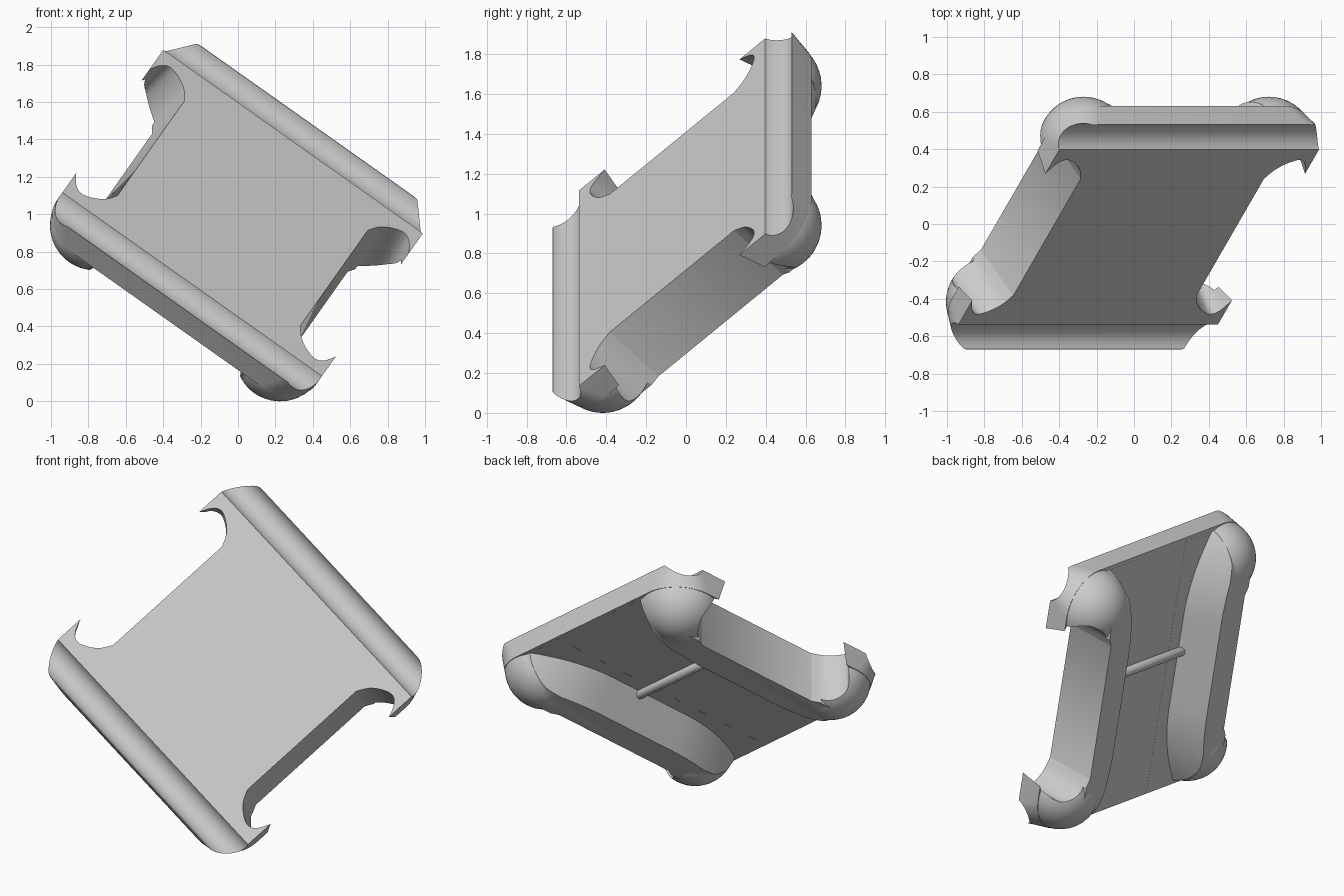
import bpy, bmesh, math
from mathutils import Matrix, Vector

if "Cube" in bpy.data.objects:
    bpy.data.objects.remove(bpy.data.objects["Cube"])

# Tilted frame: local x along the grooves, local y across, local z out of the face
s2, s3, s6 = 1 / math.sqrt(2), 1 / math.sqrt(3), 1 / math.sqrt(6)
u, v, n = Vector((2 * s6, 0, -s3)), Vector((s6, s2, s3)), Vector((s6, -s2, s3))
TILT = Matrix((u, v, n)).transposed().to_4x4()
TILT.translation = u * -0.561 + v * 0.542 + n * 0.641


def make(name, bm, hidden=False):
    bmesh.ops.recalc_face_normals(bm, faces=bm.faces)
    me = bpy.data.meshes.new(name)
    bm.to_mesh(me)
    bm.free()
    ob = bpy.data.objects.new(name, me)
    bpy.context.collection.objects.link(ob)
    ob.hide_render = hidden
    return ob


def loft(name, rings, hidden=False):
    """Skin between equal-length rings of 3D points and cap the ends."""
    bm = bmesh.new()
    rows = [[bm.verts.new(p) for p in ring] for ring in rings]
    k = len(rows[0])
    for a, b in zip(rows, rows[1:]):
        for i in range(k):
            j = (i + 1) % k
            bm.faces.new((a[i], a[j], b[j], b[i]))
    bm.faces.new(rows[0])
    bm.faces.new(rows[-1])
    return make(name, bm, hidden)


def smooth_path(pts, k=8):
    """Catmull-Rom through the points."""
    p = [pts[0]] + pts + [pts[-1]]
    out = []
    for i in range(1, len(p) - 2):
        a, b, c, d = (Vector(q) for q in p[i - 1:i + 3])
        for j in range(k):
            t = j / k
            out.append(tuple(0.5 * (2 * b + (c - a) * t + (2 * a - 5 * b + 4 * c - d) * t * t
                                    + (3 * b - a - 3 * c + d) * t ** 3)))
    return out + [pts[-1]]


def combine(body, other, op):
    m = body.modifiers.new(op, 'BOOLEAN')
    m.operation, m.object, m.solver = op, other, 'EXACT'
    bpy.context.view_layer.objects.active = body
    bpy.ops.object.modifier_apply(modifier=m.name)
    bpy.data.objects.remove(other)


# Rounded square plate, corners tucked in to the ball shape
H, T, C = 0.85, 0.14, 0.607


def plate_ring(z, r):
    ring = []
    for q, (sx, sy) in enumerate(((1, 1), (-1, 1), (-1, -1), (1, -1))):
        for i in range(13):
            a = math.pi / 2 * (q + i / 12)
            ring.append((sx * (H - r) + r * math.cos(a), sy * (H - r) + r * math.sin(a), z))
    return ring


body = loft('tray_body', [plate_ring(-T, 0.25), plate_ring(-0.07, 0.21), plate_ring(0, 0.165)])

# Ball shaped corner bumpers, trimmed at the front face
for sx in (1, -1):
    for sy in (1, -1):
        bm = bmesh.new()
        bmesh.ops.create_uvsphere(bm, u_segments=48, v_segments=24, radius=0.24,
                                  matrix=Matrix.Translation((sx * C, sy * C, -0.115)))
        bmesh.ops.bisect_plane(bm, geom=bm.verts[:] + bm.edges[:] + bm.faces[:],
                               plane_co=(0, 0, -0.004), plane_no=(0, 0, 1), clear_outer=True)
        bmesh.ops.holes_fill(bm, edges=bm.edges)
        combine(body, make('bumper', bm), 'UNION')

# Back rails joining the bumpers, with rounded ends
end = smooth_path([(0.57, -0.345), (0.68, -0.322), (0.76, -0.262), (0.82, -0.17), (0.83, -0.1)], 5)
side = end + [(-y, z) for y, z in reversed(end)]
for s in (1, -1):
    rings = [[(s * x, y, z) for y, z in side] for x in (0.24, 0.665)]
    combine(body, loft('rail', rings), 'UNION')

# Hollow between the rails: sloping sides that flare out towards both ends
rings = []
for i in range(33):
    y = -0.96 + 1.92 * i / 32
    flare = 0.17 * max(0, (abs(y) - 0.3) / 0.55) ** 2
    foot, top = 0.335 + flare, 0.445 + 0.65 * flare
    right = [(foot, -0.1405), (foot + 0.35 * (top - foot), -0.21), (top, -0.345), (top + 0.04, -0.5)]
    rings.append([(x, y, z) for x, z in right] + [(-x, y, z) for x, z in reversed(right)])
combine(body, loft('hollow_cutter', rings, True), 'DIFFERENCE')

# Side cutouts that hook round at both ends, leaning outwards with depth
half = smooth_path([(0.60, 0.44), (0.64, 0.51), (0.70, 0.56), (0.765, 0.583), (0.815, 0.55), (0.86, 0.455)])
half += [(1.1, 0.3)]
for s in (1, -1):
    ring = [(x, y) for x, y in half] + [(x, -y) for x, y in reversed(half)]
    combine(body, loft('cutout_cutter', [[(s * (x - 0.115 * z), y, z) for x, y in ring]
                                         for z in (-0.6, 0.0, 0.3)], True), 'DIFFERENCE')

# Round grooves along the two straight edges
for s in (1, -1):
    bm = bmesh.new()
    bmesh.ops.create_cone(bm, cap_ends=True, segments=64, radius1=0.099, radius2=0.099, depth=2.4,
                          matrix=Matrix.Translation((0, s * 0.7535, 0.034)) @ Matrix.Rotation(math.pi / 2, 4, 'Y'))
    combine(body, make('groove_cutter', bm, True), 'DIFFERENCE')

# Thin round-ended rod across the back
bm = bmesh.new()
bmesh.ops.create_uvsphere(bm, u_segments=24, v_segments=12, radius=0.03)
for p in bm.verts:
    if abs(p.co.z) > 1e-5:
        p.co.z += math.copysign(0.36, p.co.z)
bmesh.ops.transform(bm, verts=bm.verts, matrix=Matrix.Translation((0, 0.07, -0.15)) @ Matrix.Rotation(math.pi / 2, 4, 'Y'))
rod = make('back_rod', bm)

# Tilt onto one corner, stand on the ground, smooth the curves
for ob in (body, rod):
    ob.data.transform(TILT)
drop = min(p.co.z for p in body.data.vertices)
for ob in (body, rod):
    ob.data.transform(Matrix.Translation((0, 0, -drop)))
    bpy.ops.object.select_all(action='DESELECT')
    ob.select_set(True)
    bpy.context.view_layer.objects.active = ob
    bpy.ops.object.shade_smooth_by_angle(angle=math.radians(30))
